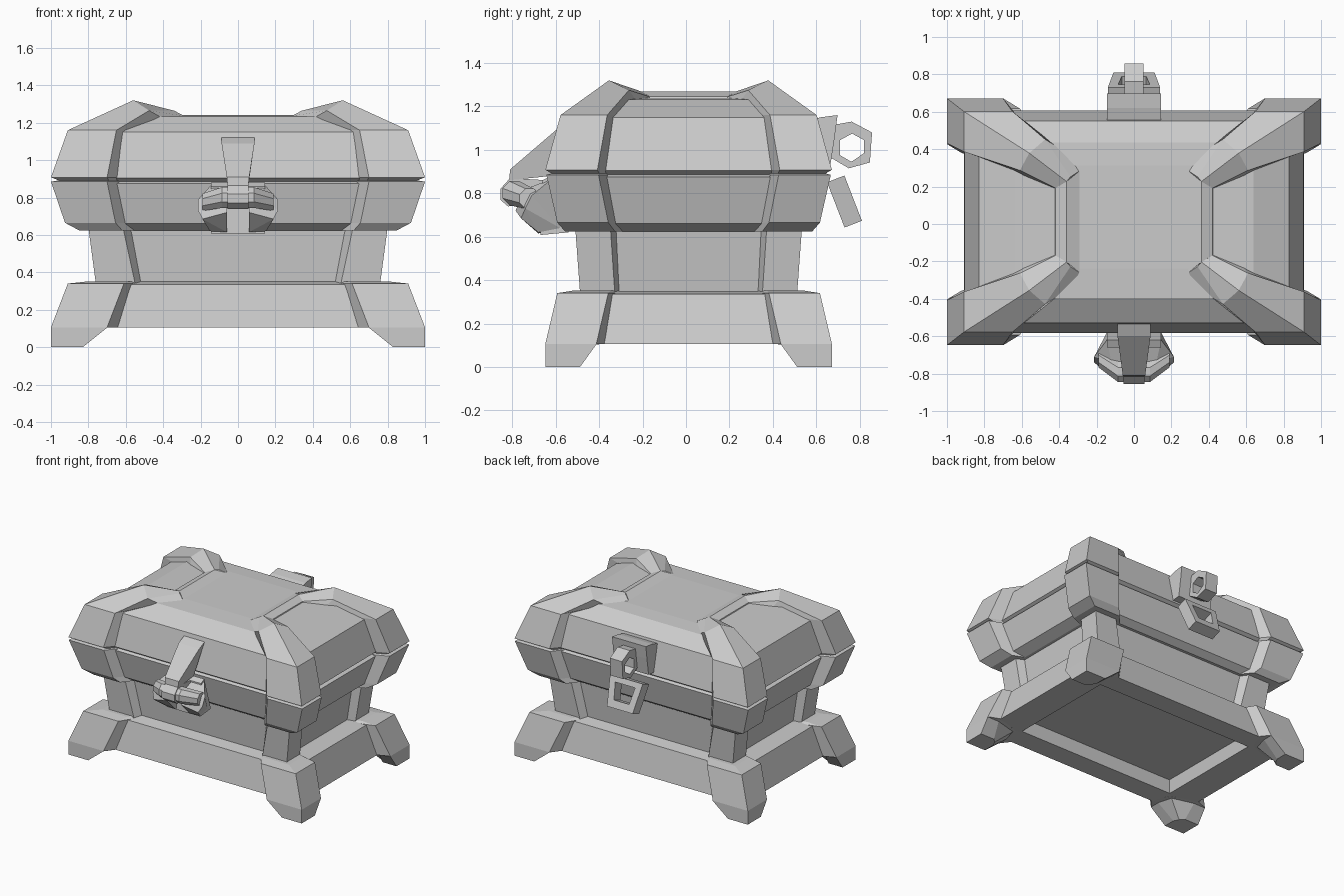
import bpy, bmesh, math

cube = bpy.data.objects.get("Cube")
if cube:
    bpy.data.objects.remove(cube, do_unlink=True)

GREY = (0.6, 0.6, 0.6, 1.0)
mat = bpy.data.materials.new("plain grey")
mat.use_nodes = True
mat.diffuse_color = GREY
mat.node_tree.nodes["Principled BSDF"].inputs["Base Color"].default_value = GREY

CY = 0.012  # the chest body sits slightly behind the origin


def finish(name, bm, y=0.0, mirror=(False, False)):
    bmesh.ops.recalc_face_normals(bm, faces=bm.faces)
    me = bpy.data.meshes.new(name)
    bm.to_mesh(me)
    bm.free()
    me.materials.append(mat)
    ob = bpy.data.objects.new(name, me)
    ob.location.y = y
    bpy.context.collection.objects.link(ob)
    if any(mirror):
        mod = ob.modifiers.new("Mirror", 'MIRROR')
        mod.use_axis = (mirror[0], mirror[1], False)
        mod.use_mirror_merge = False
    return ob


def loft(name, rings, closed=False, **kw):
    """Skin a series of equal point rings; cap the ends unless closed."""
    bm = bmesh.new()
    vs = [[bm.verts.new(p) for p in r] for r in rings]
    n = len(vs[0])
    pairs = list(zip(vs, vs[1:])) + ([(vs[-1], vs[0])] if closed else [])
    for a, b in pairs:
        for i in range(n):
            j = (i + 1) % n
            bm.faces.new((a[i], a[j], b[j], b[i]))
    if not closed:
        bm.faces.new(vs[0])
        bm.faces.new(vs[-1])
    return finish(name, bm, **kw)


def rect(z, x, y0, y1=None):
    y1 = -y0 if y1 is None else y1
    return [(x, y1, z), (-x, y1, z), (-x, y0, z), (x, y0, z)]


def corner(z, X, Y, xi, yj, dx=0.1, dy=0.08, b=(0.065, 0.04), inner=None):
    """Plan of a corner guard with bevelled ends that sink into the panels."""
    bx, by = b
    ix, iy = inner or (xi - bx, yj - by)
    return [(X, Y, z), (xi, Y, z), (xi - bx, Y - dy, z), (ix, iy, z),
            (X - dx, yj - by, z), (X, yj, z)]


def panels(name, rings):
    return loft(name, [rect(*r) for r in rings], y=CY)


def guards(name, rings):
    return loft(name, rings, y=CY, mirror=(True, True))


def extrude_x(name, profile, w):
    """Sweep a (y, z) profile across the width."""
    return loft(name, [[(s * w, y, z) for y, z in profile] for s in (1, -1)])


def hull(name, pts, **kw):
    bm = bmesh.new()
    for p in pts:
        bm.verts.new(p)
    bmesh.ops.convex_hull(bm, input=bm.verts[:])
    bmesh.ops.dissolve_limit(bm, angle_limit=0.02, verts=bm.verts[:], edges=bm.edges[:])
    return finish(name, bm, **kw)


def frame(name, outer, inner, half, place):
    """Ring between two flat loops, thickened by half each way."""
    loops = ((outer, -half), (outer, half), (inner, half), (inner, -half))
    return loft(name, [[place(u, v, t) for u, v in pts] for pts, t in loops], closed=True)


# Plinth with a recessed underside, and the feet
panels("base_panels", [(0.20, 0.66, -0.41), (0.107, 0.68, -0.43), (0.105, 0.91, -0.59),
                       (0.335, 0.845, -0.54), (0.35, 0.72, -0.45)])
guards("base_feet", [
    corner(0.0, 1.0, 0.66, 0.83, 0.50, dx=0.12, dy=0.09, b=(0, 0), inner=(0.85, 0.53)),
    corner(0.104, 1.0, 0.66, 0.70, 0.425, b=(0, 0), inner=(0.73, 0.47)),
    corner(0.106, 1.0, 0.66, 0.70, 0.425, inner=(0.71, 0.46)),
    corner(0.34, 0.91, 0.605, 0.61, 0.37, b=(0.05, 0.03), inner=(0.65, 0.42)),
    corner(0.352, 0.80, 0.53, 0.59, 0.36, b=(0.05, 0.03), inner=(0.60, 0.40))])

# Waist of the chest
panels("body_panels", [(0.33, 0.70, -0.445), (0.64, 0.74, -0.47)])
guards("body_corners", [
    corner(0.34, 0.76, 0.50, 0.55, 0.34, dx=0.07, dy=0.06, b=(0.035, 0.025)),
    corner(0.64, 0.80, 0.522, 0.615, 0.36, dx=0.07, dy=0.06, b=(0.045, 0.03))])

# Flared rim under the lid
panels("rim_panels", [(0.625, 0.76, -0.49), (0.66, 0.84, -0.54), (0.875, 0.905, -0.59),
                      (0.89, 0.86, -0.56)])
guards("rim_corners", [corner(0.625, 0.85, 0.57, 0.62, 0.34),
                       corner(0.665, 0.925, 0.605, 0.655, 0.37),
                       corner(0.885, 1.0, 0.655, 0.70, 0.415),
                       corner(0.893, 0.95, 0.625, 0.70, 0.41)])

# Domed lid, its crown set a little to the rear
panels("lid_panels", [(0.88, 0.86, -0.56), (0.905, 0.905, -0.595), (1.15, 0.83, -0.54, 0.54),
                      (1.232, 0.64, -0.407, 0.425), (1.24, 0.40, -0.25, 0.30)])

# Lid corner guards rising to a peak and falling onto the top bands
guards("lid_corners", [
    corner(0.888, 0.95, 0.625, 0.69, 0.41),
    corner(0.908, 1.0, 0.66, 0.70, 0.42),
    corner(1.16, 0.91, 0.59, 0.65, 0.375, b=(0.055, 0.035)),
    [(0.56, 0.367, 1.32), (0.475, 0.44, 1.265), (0.41, 0.40, 1.228),
     (0.43, 0.25, 1.21), (0.58, 0.24, 1.225), (0.61, 0.275, 1.275)],
    [(0.36, 0.215, 1.268), (0.34, 0.24, 1.264), (0.287, 0.275, 1.236),
     (0.30, 0.20, 1.21), (0.41, 0.17, 1.23), (0.42, 0.18, 1.245)]])

# Bands joining the corner guards across the top, with mitred ends
band = [(0.43, 1.22, 0.18), (0.42, 1.246, 0.18), (0.36, 1.268, 0.215),
        (0.287, 1.238, 0.275), (0.287, 1.22, 0.275)]
loft("lid_top_band", [[(x, s * y, z) for x, z, y in band] for s in (-1, 1)],
     y=CY, mirror=(True, False))

# Front hasp, tapering as it reaches forward
hasp = [(-0.535, 1.12, 0.088), (-0.60, 1.09, 0.088), (-0.81, 0.91, 0.06),
        (-0.815, 0.86, 0.055), (-0.62, 0.88, 0.055)]
loft("front_hasp", [[(s * w, y, z) for y, z, w in hasp] for s in (1, -1)])

# Clasp: backing plate, hook, bent pin and two bulging cheeks
extrude_x("clasp_plate", [(-0.54, 0.62), (-0.67, 0.608), (-0.66, 0.86), (-0.62, 0.88)], 0.145)
extrude_x("clasp_hook", [(-0.64, 0.86), (-0.81, 0.87), (-0.855, 0.82), (-0.855, 0.77),
                         (-0.82, 0.74), (-0.64, 0.75)], 0.055)
loft("clasp_pin", [[(x, y + r * math.cos((k + 0.5) * math.pi / 4),
                     z + r * math.sin((k + 0.5) * math.pi / 4)) for k in range(8)]
                   for x, y, z, r in ((-0.19, -0.72, 0.775, 0.05), (-0.085, -0.79, 0.80, 0.06),
                                      (0.085, -0.79, 0.80, 0.06), (0.19, -0.72, 0.775, 0.05))])
hull("clasp_cheek", [(0.06, -0.58, 0.64), (0.145, -0.58, 0.64), (0.145, -0.62, 0.865),
                     (0.06, -0.62, 0.865), (0.213, -0.74, 0.73), (0.213, -0.71, 0.79),
                     (0.12, -0.74, 0.82), (0.06, -0.74, 0.82), (0.19, -0.76, 0.685),
                     (0.06, -0.785, 0.72), (0.06, -0.68, 0.615), (0.15, -0.68, 0.62)],
     mirror=(True, False))

# Rear hinge block and its ring
extrude_x("hinge_block", [(0.55, 1.13), (0.62, 1.15), (0.698, 1.16), (0.685, 1.06),
                          (0.665, 0.93), (0.58, 0.92)], 0.145)
frame("hinge_ring",
      [(0.68, 1.115), (0.763, 1.13), (0.857, 1.08), (0.847, 0.942), (0.75, 0.915), (0.665, 0.965)],
      [(0.71, 1.045), (0.765, 1.075), (0.82, 1.045), (0.82, 0.985), (0.762, 0.945), (0.71, 0.975)],
      0.052, lambda u, v, t: (t, u, v))

# Tapered loop hanging outward from the rear of the rim
frame("hinge_loop",
      [(-0.14, -0.112), (0.14, -0.112), (0.11, 0.112), (-0.11, 0.112)],
      [(-0.085, -0.07), (0.085, -0.07), (0.065, 0.055), (-0.065, 0.055)],
      0.043, lambda u, v, t: (u, 0.73 + 0.36 * v + 0.93 * t, 0.762 - 0.93 * v + 0.36 * t))
